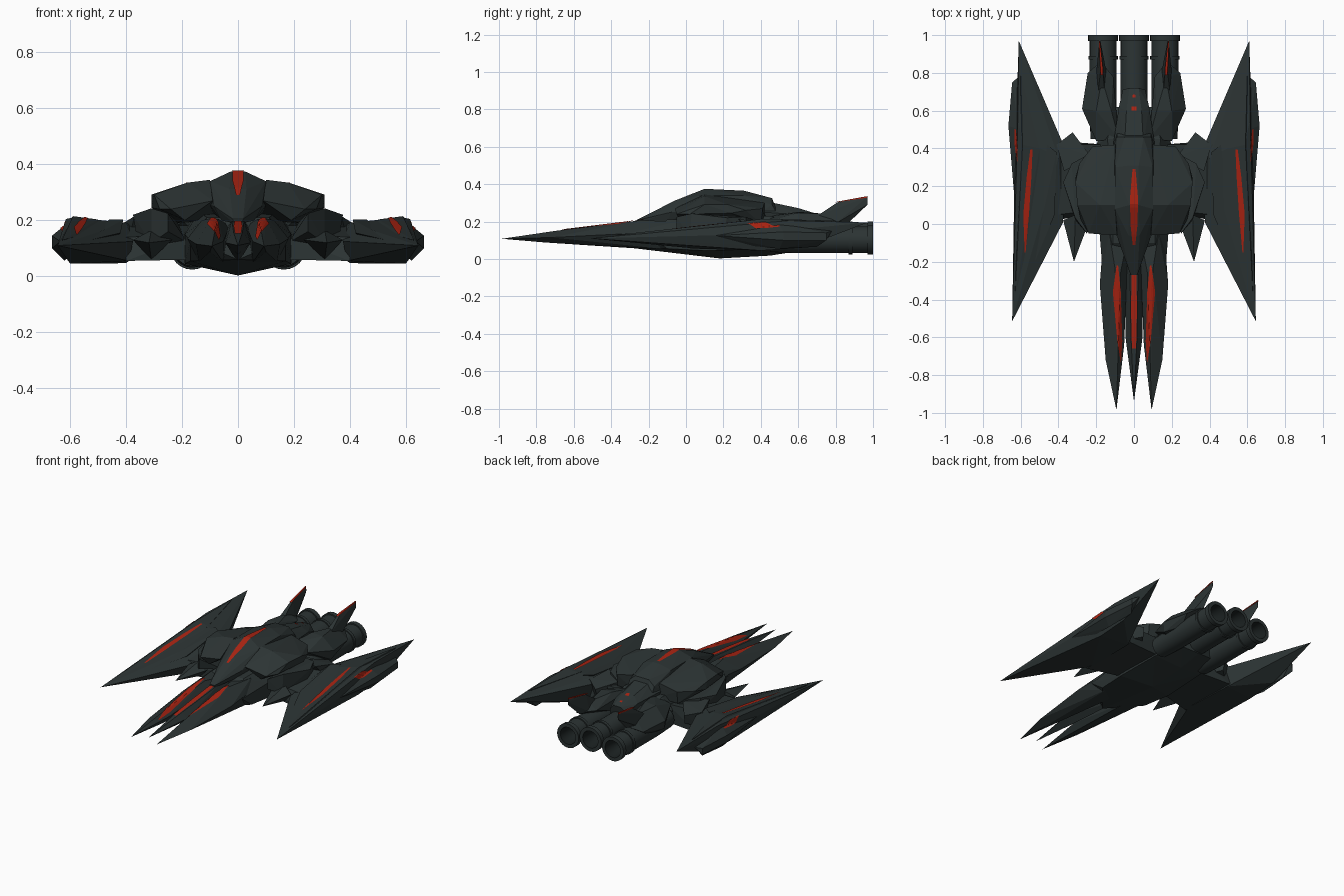
import bpy, bmesh, math
from mathutils import Vector
from mathutils.bvhtree import BVHTree


def material(name, rgb):
    m = bpy.data.materials.new(name)
    m.diffuse_color = (*rgb, 1)
    return m


ARMOUR = material("dark_slate", (0.025, 0.034, 0.034))
RED = material("glow_red", (0.40, 0.017, 0.006))
BORE = material("nozzle_black", (0.010, 0.014, 0.014))


def finish(name, bm, mats, mirror):
    me = bpy.data.meshes.new(name)
    bm.normal_update()
    bm.to_mesh(me)
    ob = bpy.data.objects.new(name, me)
    bpy.context.collection.objects.link(ob)
    for m in mats:
        me.materials.append(m)
    if mirror:
        ob.modifiers.new("mirror", "MIRROR").use_mirror_merge = False
    return ob


def hull(name, pts, mirror=True, sym=False, mat=ARMOUR):
    """Faceted solid around a few corner points; returns its surface for draping."""
    if sym:
        pts = pts + [(-x, y, z) for x, y, z in pts if x > 0]
    bm = bmesh.new()
    for p in pts:
        bm.verts.new(p)
    bmesh.ops.convex_hull(bm, input=bm.verts[:])
    bmesh.ops.delete(bm, geom=[v for v in bm.verts if not v.link_faces], context="VERTS")
    bmesh.ops.recalc_face_normals(bm, faces=bm.faces[:])
    tree = BVHTree.FromBMesh(bm)
    finish(name, bm, [mat], mirror)
    return tree


def stripe(name, trees, rows, mirror=True, n=8):
    """Thin red inlay laid on a surface; rows are (y, left x, right x)."""
    bm = bmesh.new()
    last = None
    for a, b in zip(rows, rows[1:]):
        for i in range(n + 1):
            y, l, r = (a[k] + (b[k] - a[k]) * i / n for k in range(3))
            line = []
            for j in range(5):
                x = l + (r - l) * j / 4
                hits = [t.ray_cast(Vector((x, y, 2)), Vector((0, 0, -1)))[0] for t in trees]
                z = [h.z for h in hits if h]
                line.append(bm.verts.new((x, y, max(z) + 0.004)) if z else None)
            if last:
                for j in range(4):
                    q = [last[j], last[j + 1], line[j + 1], line[j]]
                    if all(q):
                        bm.faces.new(q)
            last = line
    finish(name, bm, [RED], mirror)


def engine(name, x, z, mirror):
    """Turned engine barrel with clamp ring, lip and hollow nozzle."""
    prof = [(0.0, 0.45), (0.066, 0.45), (0.072, 0.60), (0.072, 0.87), (0.078, 0.87),
            (0.078, 0.89), (0.071, 0.89), (0.071, 0.97), (0.079, 0.97), (0.079, 1.0),
            (0.056, 1.0), (0.046, 0.93), (0.026, 0.90), (0.0, 0.90)]
    bm = bmesh.new()
    n = 24
    rings = []
    for r, y in prof:
        rings.append([bm.verts.new((x + r * math.cos(2 * math.pi * i / n), y,
                                    z + r * math.sin(2 * math.pi * i / n))) for i in range(n)])
    for k in range(len(rings) - 1):
        for i in range(n):
            f = bm.faces.new((rings[k][i], rings[k][(i + 1) % n],
                              rings[k + 1][(i + 1) % n], rings[k + 1][i]))
            f.material_index = 2 if k == 12 else 1 if k in (10, 11) else 0
    bmesh.ops.remove_doubles(bm, verts=bm.verts[:], dist=1e-5)
    bmesh.ops.recalc_face_normals(bm, faces=bm.faces[:])
    ob = finish(name, bm, [ARMOUR, BORE, RED], mirror)
    bpy.ops.object.select_all(action="DESELECT")
    ob.select_set(True)
    bpy.context.view_layer.objects.active = ob
    bpy.ops.object.shade_smooth_by_angle(angle=math.radians(35))


# Central body
hull("belly", [(0, -0.30, 0.06), (0, -0.10, 0.045), (0, 0.18, 0.003), (0, 0.45, 0.018), (0, 0.62, 0.045),
               (0.17, -0.10, 0.055), (0.19, 0.10, 0.045), (0.18, 0.42, 0.05), (0.12, 0.60, 0.06),
               (0.17, -0.20, 0.13), (0.19, 0.05, 0.15), (0.20, 0.42, 0.15),
               (0.11, -0.10, 0.21), (0.14, 0.45, 0.23), (0.10, 0.62, 0.18)], False, True)
canopy = hull("canopy", [(0.018, -0.27, 0.205), (0.015, -0.27, 0.19), (0.03, -0.06, 0.312), (0.085, -0.08, 0.25),
                         (0.025, 0.10, 0.375), (0.025, 0.31, 0.365), (0.10, 0.08, 0.34), (0.10, 0.30, 0.34),
                         (0.105, 0.05, 0.26), (0.11, 0.40, 0.25), (0.05, 0.46, 0.325), (0.09, 0.46, 0.29),
                         (0.06, -0.10, 0.20), (0.09, 0.50, 0.22)], False, True)
tail = hull("tail_spine", [(0.05, 0.42, 0.31), (0.11, 0.42, 0.25), (0.04, 0.60, 0.272), (0.08, 0.62, 0.235),
                           (0.025, 0.72, 0.235), (0.06, 0.71, 0.20), (0.09, 0.45, 0.15), (0.06, 0.70, 0.14)],
            False, True)

# Three nose prongs
prong = hull("nose_prong", [(0.093, -0.985, 0.108), (0.15, -0.72, 0.115), (0.181, -0.32, 0.135), (0.172, -0.20, 0.14),
                            (0.052, -0.64, 0.125), (0.040, -0.25, 0.15), (0.07, -0.25, 0.205), (0.10, -0.24, 0.207),
                            (0.135, -0.22, 0.18), (0.085, -0.70, 0.150), (0.13, -0.05, 0.20), (0.16, -0.05, 0.14),
                            (0.14, -0.10, 0.052), (0.05, -0.10, 0.046), (0.10, -0.75, 0.088), (0.03, -0.05, 0.18)])
center = hull("center_prong", [(0, -0.94, 0.11), (0.045, -0.60, 0.12), (0.05, -0.20, 0.14), (0.016, -0.60, 0.158),
                               (0.022, -0.22, 0.20), (0, -0.60, 0.078), (0, -0.10, 0.046), (0.03, -0.10, 0.19)],
              False, True)
stripe("prong_light", [prong], [(-0.73, 0.068, 0.071), (-0.62, 0.062, 0.088), (-0.36, 0.070, 0.112),
                                (-0.22, 0.084, 0.092)])
stripe("center_light", [center], [(-0.66, -0.011, 0.011), (-0.44, -0.016, 0.016), (-0.27, -0.012, 0.012)], False)
stripe("canopy_slit", [canopy], [(-0.11, -0.007, 0.007), (0.0, -0.019, 0.019), (0.14, -0.021, 0.021),
                                 (0.29, -0.008, 0.008)], False)

# Shoulder armour and the lower arm blocks
hull("shoulder", [(0.09, -0.06, 0.27), (0.24, -0.05, 0.24), (0.10, 0.10, 0.345), (0.18, 0.10, 0.335),
                  (0.30, 0.10, 0.292), (0.31, 0.22, 0.292), (0.31, 0.24, 0.245), (0.28, 0.02, 0.24),
                  (0.10, 0.42, 0.30), (0.22, 0.41, 0.27), (0.29, 0.32, 0.26), (0.19, -0.03, 0.20),
                  (0.22, 0.40, 0.19), (0.08, 0.42, 0.20)])
hull("arm_block", [(0.25, -0.05, 0.16), (0.25, -0.05, 0.225), (0.31, 0.02, 0.118), (0.31, 0.03, 0.243),
                   (0.365, 0.20, 0.16), (0.375, 0.22, 0.22), (0.33, 0.32, 0.225), (0.33, 0.32, 0.15),
                   (0.22, 0.38, 0.20), (0.18, 0.10, 0.12), (0.18, 0.38, 0.12)])
hull("wing_root", [(0.15, 0.08, 0.06), (0.15, 0.42, 0.06), (0.15, 0.08, 0.15), (0.15, 0.42, 0.18),
                   (0.40, 0.02, 0.055), (0.40, 0.44, 0.055), (0.40, 0.05, 0.14), (0.42, 0.42, 0.19)])
hull("root_spike", [(0.318, -0.20, 0.12), (0.235, 0.02, 0.13), (0.375, 0.02, 0.13), (0.31, 0.05, 0.165),
                    (0.31, 0.05, 0.06)])
hull("root_fairing", [(0.23, 0.36, 0.20), (0.325, 0.485, 0.17), (0.41, 0.42, 0.19), (0.37, 0.28, 0.215),
                      (0.25, 0.36, 0.10), (0.32, 0.47, 0.11), (0.40, 0.40, 0.09)])

# Blade wings with layered plates
wing = hull("wing_blade", [(0.645, -0.515, 0.11), (0.61, 0.97, 0.195), (0.375, 0.01, 0.125), (0.365, 0.40, 0.17),
                           (0.44, 0.53, 0.165), (0.40, 0.35, 0.192), (0.54, 0.40, 0.195), (0.59, 0.45, 0.21),
                           (0.615, 0.55, 0.205), (0.632, 0.30, 0.13), (0.39, 0.06, 0.055), (0.40, 0.42, 0.047),
                           (0.60, 0.40, 0.045), (0.60, 0.62, 0.06), (0.47, 0.50, 0.06)])
plate = hull("wing_ridge_plate", [(0.63, -0.38, 0.128), (0.505, 0.12, 0.165), (0.50, 0.40, 0.203), (0.59, 0.42, 0.215),
                                  (0.60, 0.80, 0.205), (0.60, 0.15, 0.185), (0.61, 0.30, 0.13), (0.52, 0.42, 0.15)])
hull("inner_wing_plate", [(0.55, -0.26, 0.125), (0.42, 0.05, 0.155), (0.41, 0.38, 0.203), (0.46, 0.42, 0.203),
                          (0.47, 0.10, 0.168), (0.44, 0.30, 0.12)])
outer = hull("outer_wing_plate", [(0.635, 0.16, 0.125), (0.665, 0.52, 0.145), (0.665, 0.52, 0.10), (0.645, 0.75, 0.14),
                                  (0.645, 0.75, 0.10), (0.61, 0.78, 0.15), (0.61, 0.50, 0.19), (0.60, 0.25, 0.16),
                                  (0.62, 0.50, 0.055), (0.61, 0.70, 0.065), (0.60, 0.25, 0.08)])
stripe("wing_light", [wing, plate], [(-0.15, 0.574, 0.579), (0.05, 0.556, 0.586), (0.25, 0.543, 0.568),
                                     (0.395, 0.537, 0.549)])
stripe("outer_light", [outer, wing], [(0.33, 0.616, 0.620), (0.42, 0.618, 0.632), (0.50, 0.625, 0.634)])

# Rear pods, fins and engines
hull("engine_pod", [(0.08, 0.45, 0.23), (0.20, 0.44, 0.20), (0.275, 0.61, 0.17), (0.245, 0.80, 0.16),
                    (0.175, 0.86, 0.20), (0.11, 0.78, 0.20), (0.12, 0.60, 0.252), (0.20, 0.60, 0.247),
                    (0.17, 0.77, 0.24), (0.26, 0.60, 0.11), (0.22, 0.72, 0.11), (0.10, 0.50, 0.10)])
hull("tail_fin", [(0.155, 0.70, 0.23), (0.19, 0.70, 0.23), (0.145, 0.80, 0.19), (0.20, 0.80, 0.19),
                  (0.17, 0.87, 0.195), (0.165, 0.81, 0.303), (0.177, 0.81, 0.303),
                  (0.183, 0.97, 0.332), (0.183, 0.97, 0.29), (0.178, 0.97, 0.31)])
hull("fin_light", [(0.164, 0.79, 0.301), (0.178, 0.79, 0.301), (0.164, 0.82, 0.309), (0.178, 0.82, 0.309),
                   (0.180, 0.97, 0.336), (0.186, 0.97, 0.336), (0.180, 0.97, 0.328), (0.186, 0.97, 0.328)], mat=RED)
stripe("tail_light_front", [tail], [(0.60, -0.012, 0.012), (0.622, -0.012, 0.012)], False, 2)
stripe("tail_light_rear", [tail], [(0.67, -0.009, 0.009), (0.685, -0.006, 0.006)], False, 2)
engine("center_engine", 0, 0.122, False)
engine("side_engine", 0.164, 0.103, True)
